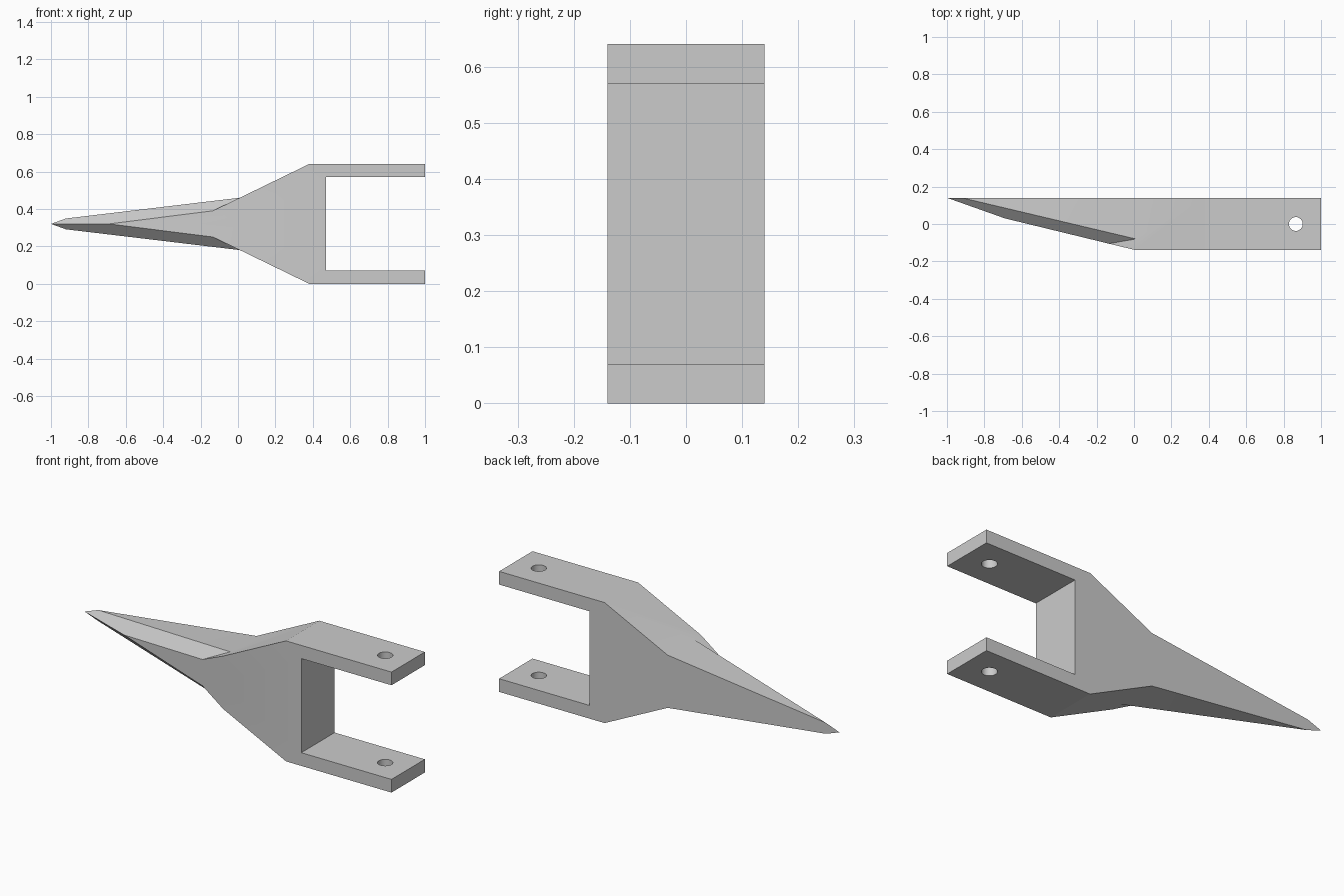
import bpy
import bmesh

MID, HALF = 0.32, 0.14  # mirror height, half depth

cube = bpy.data.objects.get("Cube")
if cube:
    bpy.data.objects.remove(cube, do_unlink=True)

steel = bpy.data.materials.new("grey_steel")
steel.use_nodes = True
grey = (0.6, 0.6, 0.6, 1)
steel.diffuse_color = grey
steel.node_tree.nodes["Principled BSDF"].inputs["Base Color"].default_value = grey

# Upper half of the forked tooth, built as a shell open at the mirror plane
bm = bmesh.new()


def vert(x, y, z):
    return bm.verts.new((x, y, z))


# Fork outline, from the neck shoulder round to the throat
outline = [(0.01, 0.46), (0.38, 0.64), (1, 0.64), (1, 0.57), (0.47, 0.57), (0.47, MID)]
front = [vert(x, -HALF, z) for x, z in outline]
back = [vert(x, HALF, z) for x, z in outline]

# Spike corners
tip = vert(-1, HALF, MID)
nose = vert(-0.92, HALF, 0.349)
ridge = vert(-0.69, 0.03, MID)
cheek = vert(-0.135, -0.105, 0.39)
shoulder = vert(0.01, -0.08, 0.46)
front_mid = vert(0.01, -HALF, MID)

faces = [
    [front_mid] + front[::-1],                         # flat front
    [tip, nose] + back,                                # flat back
    [ridge, front_mid, front[0], cheek],               # slanted front
    [tip, ridge, cheek, shoulder, nose],               # spike bevel
    [nose, shoulder, back[0]],                         # spike top
    [back[0], shoulder, cheek, front[0], front[1], back[1]],  # neck slope
]
faces += [[front[i], front[i + 1], back[i + 1], back[i]] for i in range(1, 5)]
for f in faces:
    bm.faces.new(f)

# Mirror to the lower half and close the seam
dup = bmesh.ops.duplicate(bm, geom=bm.verts[:] + bm.edges[:] + bm.faces[:])["geom"]
for v in dup:
    if isinstance(v, bmesh.types.BMVert):
        v.co.z = 2 * MID - v.co.z
bmesh.ops.reverse_faces(bm, faces=[f for f in dup if isinstance(f, bmesh.types.BMFace)])
bmesh.ops.remove_doubles(bm, verts=bm.verts[:], dist=0.0001)
bmesh.ops.recalc_face_normals(bm, faces=bm.faces[:])

mesh = bpy.data.meshes.new("forked_tooth")
bm.to_mesh(mesh)
bm.free()
mesh.materials.append(steel)
tooth = bpy.data.objects.new("forked_tooth", mesh)
bpy.context.collection.objects.link(tooth)

# Pin hole through both prongs
bpy.ops.mesh.primitive_cylinder_add(vertices=32, radius=0.037, depth=1, location=(0.865, 0, MID))
cutter = bpy.context.object
cutter.name = "pin_hole_cutter"
cutter.hide_render = True
cutter.data.materials.append(steel)
cut = tooth.modifiers.new("pin_hole", "BOOLEAN")
cut.operation = "DIFFERENCE"
cut.solver = "EXACT"
cut.object = cutter

bpy.ops.object.select_all(action="DESELECT")
tooth.select_set(True)
bpy.context.view_layer.objects.active = tooth
bpy.ops.object.modifier_apply(modifier=cut.name)
bpy.data.objects.remove(cutter, do_unlink=True)
bpy.ops.object.shade_smooth_by_angle(angle=0.35)
